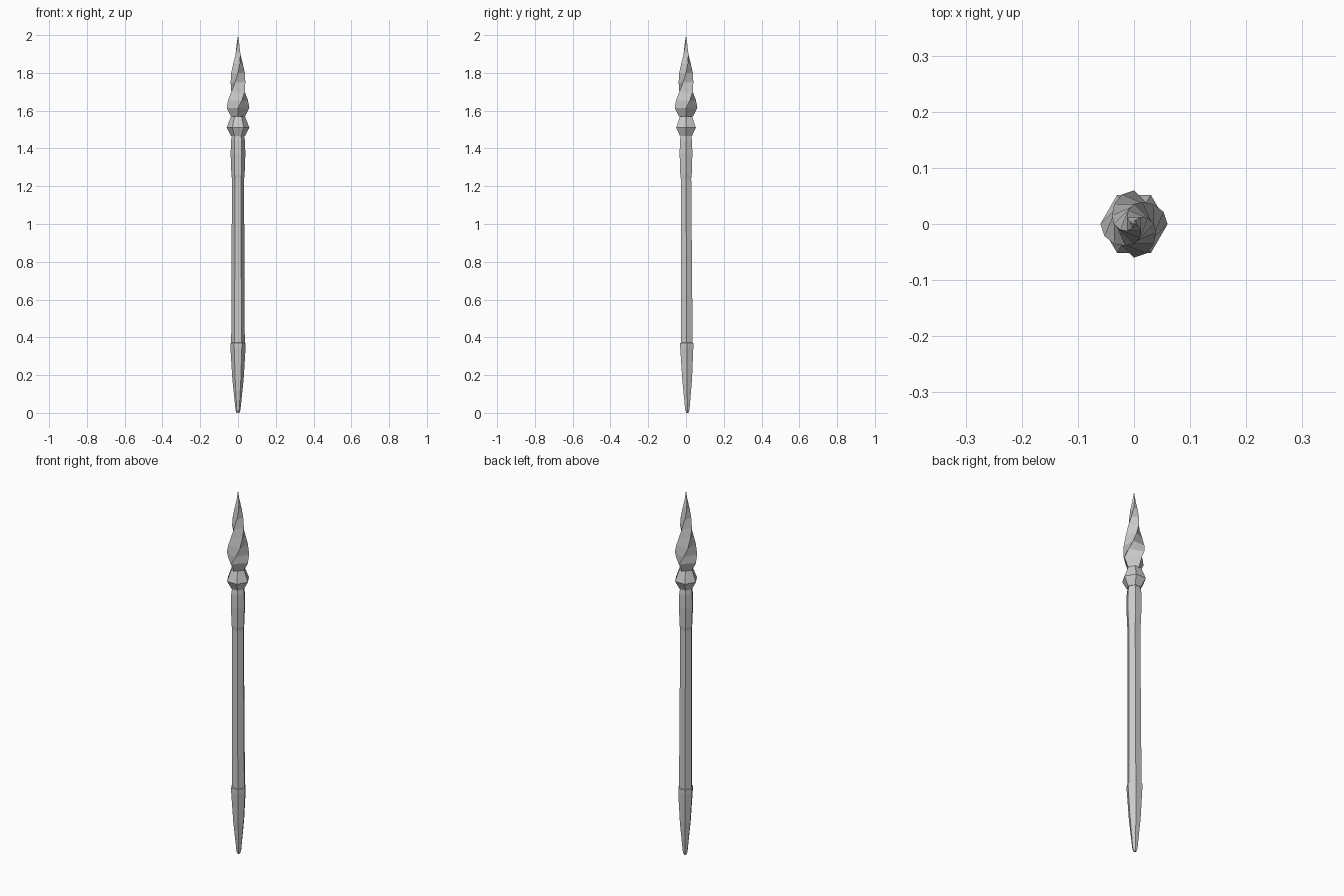
import bpy, bmesh
from math import cos, sin, radians

if "Cube" in bpy.data.objects:
    bpy.data.objects.remove(bpy.data.objects["Cube"])


def lathe(name, sides, rings):
    """Stack polygon rings (z, radius, twist degrees, y offset); radius 0 makes a point."""
    bm = bmesh.new()
    loops = []
    for z, r, twist, dy in rings:
        n = sides if r > 0 else 1
        loops.append([bm.verts.new((r * cos(radians(twist + 360 * i / n)),
                                    r * sin(radians(twist + 360 * i / n)) + dy, z))
                      for i in range(n)])
    for a, b in zip(loops, loops[1:]):
        for i in range(sides):
            j = (i + 1) % sides
            if len(b) == 1:
                bm.faces.new((a[i], a[j], b[0]))
            else:
                bm.faces.new((a[i], a[j], b[j], b[i]))
    for ring in (loops[0], loops[-1]):
        if len(ring) > 2:
            bm.faces.new(ring)
    bmesh.ops.recalc_face_normals(bm, faces=bm.faces)
    mesh = bpy.data.meshes.new(name)
    bm.to_mesh(mesh)
    bm.free()
    obj = bpy.data.objects.new(name, mesh)
    bpy.context.collection.objects.link(obj)
    return obj


# Six-sided pole, swelling a little at the grip below the head
lathe("shaft", 6, [(0.36, 0.036, 0, 0.004), (0.8, 0.034, 0, 0.002), (1.24, 0.032, 0, 0)])
lathe("grip_collar", 6, [(1.24, 0.032, 0, 0), (1.26, 0.035, 0, 0), (1.37, 0.039, 0, 0),
                         (1.44, 0.037, 0, 0), (1.465, 0.033, 0, 0)])

# Tapered foot cap
lathe("foot_spike", 6, [(0.0, 0.007, 0, 0.007), (0.015, 0.013, 0, 0.007),
                        (0.18, 0.030, 0, 0.006), (0.345, 0.040, 0, 0.004),
                        (0.37, 0.040, 0, 0.004), (0.372, 0.034, 0, 0.004)])

# Six-sided bead under the blade
lathe("bead", 6, [(1.465, 0.036, 0, 0), (1.51, 0.06, 0, 0), (1.57, 0.037, 0, 0)])

# Four-sided blade twisting to a point
lathe("twisted_blade", 4, [(1.568, 0.037, 0, 0), (1.615, 0.06, 0, 0), (1.655, 0.057, 22, 0),
                           (1.70, 0.050, 45, 0), (1.75, 0.042, 68, 0), (1.80, 0.036, 90, 0),
                           (1.85, 0.027, 112, 0), (1.90, 0.018, 135, 0),
                           (1.95, 0.008, 158, 0), (2.0, 0, 0, 0)])
